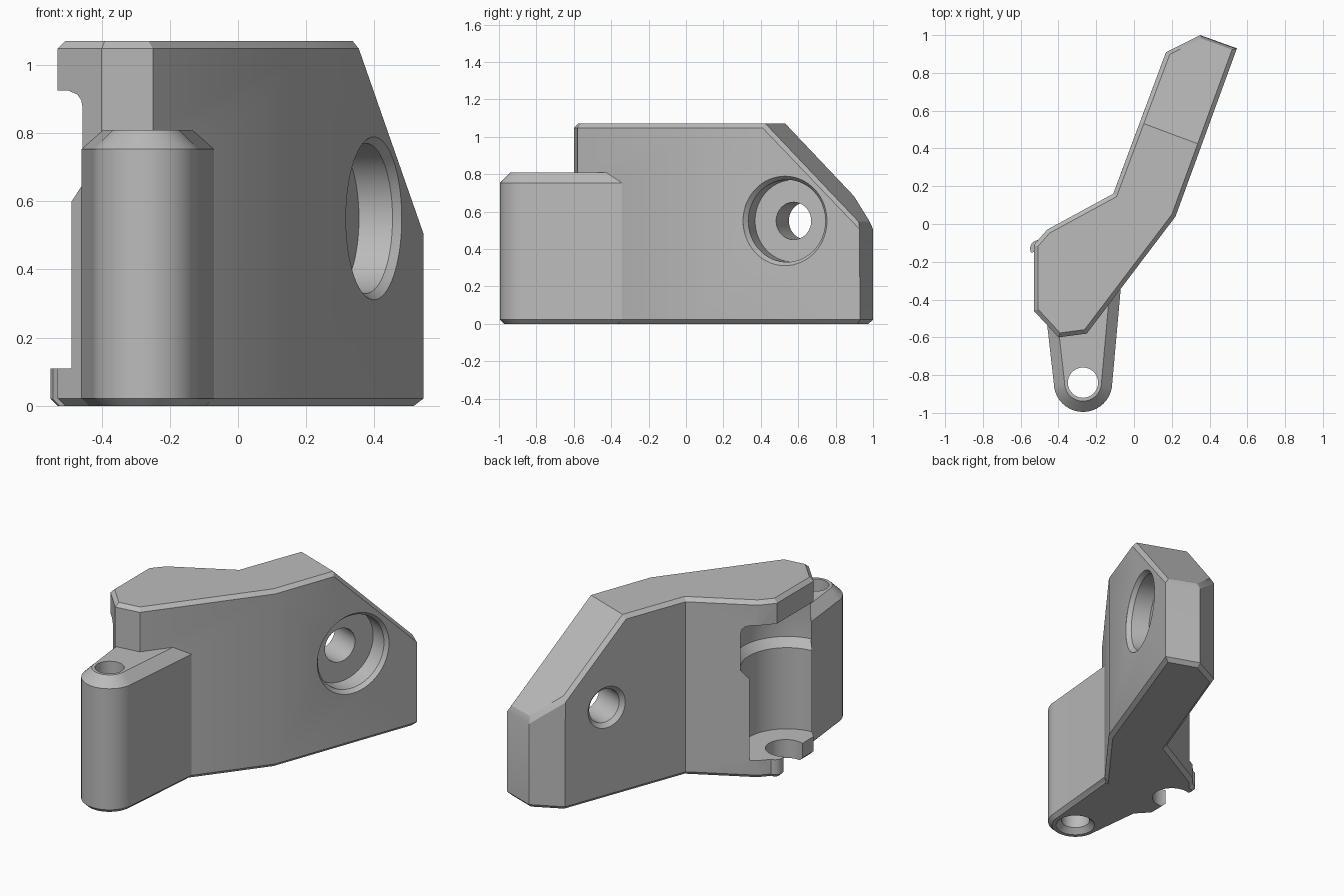
import bpy, bmesh, math
from mathutils import Vector

cube = bpy.data.objects.get("Cube")
if cube:
    bpy.data.objects.remove(cube)

grey = bpy.data.materials.new("plain grey")
grey.use_nodes = True
grey.diffuse_color = (0.5, 0.5, 0.5, 1)
grey.node_tree.nodes["Principled BSDF"].inputs["Base Color"].default_value = (0.5, 0.5, 0.5, 1)


def finish(name, bm):
    bmesh.ops.recalc_face_normals(bm, faces=bm.faces)
    mesh = bpy.data.meshes.new(name)
    bm.to_mesh(mesh)
    bm.free()
    mesh.materials.append(grey)
    ob = bpy.data.objects.new(name, mesh)
    bpy.context.collection.objects.link(ob)
    return ob


def prism(outline, z0, z1):
    bm = bmesh.new()
    face = bm.faces.new([bm.verts.new((x, y, z0)) for x, y in outline])
    ext = bmesh.ops.extrude_face_region(bm, geom=[face])["geom"]
    bmesh.ops.translate(bm, vec=(0, 0, z1 - z0),
                        verts=[v for v in ext if isinstance(v, bmesh.types.BMVert)])
    bmesh.ops.recalc_face_normals(bm, faces=bm.faces)
    return bm


def chamfer(bm, offset, low, high):
    """Bevel edges between a wall and a face whose normal z is in low..high."""
    bm.normal_update()
    edges = []
    for e in bm.edges:
        nz = [f.normal.z for f in e.link_faces]
        if any(abs(n) < 0.05 for n in nz) and any(low < n < high for n in nz):
            edges.append(e)
    bmesh.ops.bevel(bm, geom=edges, offset=offset, segments=1,
                    profile=0.5, affect='EDGES', clamp_overlap=True)


def revolve(name, profile, origin, axis=(0, 0, 1), segs=64):
    """Solid of revolution from (radius, height) points."""
    bm = bmesh.new()
    verts = [bm.verts.new((r, 0, z)) for r, z in profile]
    edges = [bm.edges.new(p) for p in zip(verts, verts[1:])]
    bmesh.ops.spin(bm, geom=verts + edges, cent=(0, 0, 0), axis=(0, 0, 1),
                   angle=math.tau, steps=segs, use_duplicate=False)
    bmesh.ops.remove_doubles(bm, verts=bm.verts, dist=0.0005)
    ob = finish(name, bm)
    ob.rotation_mode = 'QUATERNION'
    ob.rotation_quaternion = Vector(axis).to_track_quat('Z', 'Y')
    ob.location = origin
    return ob


def combine(target, tool, operation):
    bpy.context.view_layer.update()
    bpy.context.view_layer.objects.active = target
    mod = target.modifiers.new(tool.name, 'BOOLEAN')
    mod.operation = operation
    mod.solver = 'EXACT'
    mod.object = tool
    bpy.ops.object.modifier_apply(modifier=mod.name)
    bpy.data.objects.remove(tool)


# main arm: bent prism with a sloping end
outline = [(-.53, -.46), (-.40, -.60), (-.25, -.58), (.22, .04), (.545, .93),
           (.35, 1.0), (.17, .91), (-.11, .16), (-.46, -.03), (-.53, -.11)]
bm = prism(outline, 0, 1.07)
cut = bmesh.ops.bisect_plane(bm, geom=bm.verts[:] + bm.edges[:] + bm.faces[:],
                             plane_co=(.35, .42, 1.07), plane_no=(.189, .506, .546),
                             clear_outer=True)["geom_cut"]
bmesh.ops.edgeloop_fill(bm, edges=[e for e in cut if isinstance(e, bmesh.types.BMEdge)])
bmesh.ops.recalc_face_normals(bm, faces=bm.faces)
chamfer(bm, .022, .3, 1.1)
chamfer(bm, .022, -1.1, -.9)
bracket = finish("bracket", bm)

# pivot lug with a round nose
nose = Vector((-.27, -.84))
arc = [(nose.x + .155 * math.cos(math.radians(a)), nose.y + .155 * math.sin(math.radians(a)))
       for a in range(0, -181, -9)]
bm = prism([(-.07, -.34)] + arc + [(-.46, -.53), (-.30, -.36)], 0, .81)
chamfer(bm, .057, .9, 1.1)
chamfer(bm, .022, -1.1, -.9)
combine(bracket, finish("lug", bm), 'UNION')

# rounded clip tip on the bottom plate
tip = revolve("clip_tip", [(0, 0), (.025, 0), (.045, .02), (.045, .11), (0, .11)],
              (-.505, -.13, 0), segs=32)
combine(bracket, tip, 'UNION')

# stepped round pocket in the side, between the top tab and bottom plate
pocket = revolve("pocket", [(0, .11), (.255, .11), (.255, .60), (.293, .65), (.293, .875),
                            (.288, .897), (.275, .913), (.245, .925), (0, .925)],
                 (-.50, -.25, 0), segs=96)
combine(bracket, pocket, 'DIFFERENCE')

# open clip in the bottom plate
clip = revolve("clip_hole", [(0, -.1), (.11, -.1), (.11, .2), (0, .2)], (-.49, -.25, 0))
combine(bracket, clip, 'DIFFERENCE')
slot = finish("clip_slot", prism([(-.7, -.32), (-.49, -.32), (-.49, -.18), (-.7, -.18)], -.1, .2))
combine(bracket, slot, 'DIFFERENCE')

# pivot hole, flared underneath
pivot = revolve("pivot_hole", [(0, -.1), (.11, -.1), (.11, 0), (.08, .03), (.08, .9), (0, .9)],
                (nose.x, nose.y, 0), segs=48)
combine(bracket, pivot, 'DIFFERENCE')

# counterbored screw hole across the arm
screw = revolve("screw_hole", [(0, -.1), (.24, -.1), (.24, 0), (.22, .025), (.22, .13), (.1, .13),
                               (.1, .325), (.125, .35), (.125, .5), (0, .5)],
                (.40, .53, .55), (-.937, .35, 0))
combine(bracket, screw, 'DIFFERENCE')

bpy.ops.object.select_all(action='DESELECT')
bracket.select_set(True)
bpy.context.view_layer.objects.active = bracket
bpy.ops.object.shade_smooth_by_angle(angle=math.radians(25))
